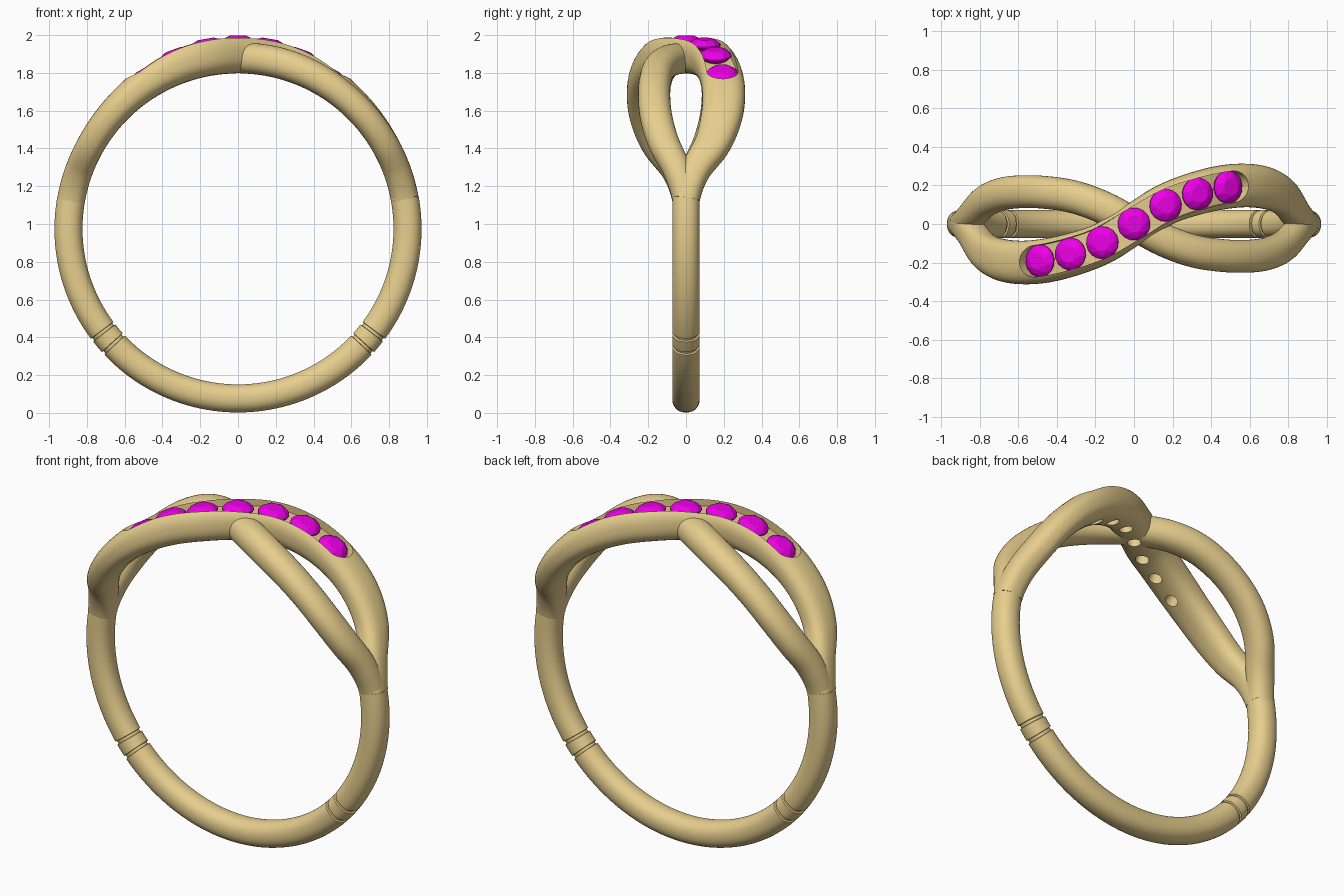
import bpy, bmesh, math
from mathutils import Vector, Matrix

if "Cube" in bpy.data.objects:
    bpy.data.objects.remove(bpy.data.objects["Cube"])

ZC = 0.974          # height of the ring centre
R_IN = 0.823        # finger radius

# Values every 10 degrees away from the top of the ring (0..80)
GEM_Y = [0, .1, .157, .19, .2, .185, .14, .05, 0]
GEM_W = [.105, .107, .111, .114, .113, .108, .095, .078, .073]
GEM_R = [1.04, 1.037, 1.026, 1.005, .988, .978, .972, .971, .971]
PLAIN_Y = [0, -.085, -.14, -.163, -.168, -.155, -.115, -.045, 0]
PLAIN_W = [.085, .085, .085, .085, .085, .085, .082, .075, .072]
PLAIN_R = [.985, .988, .986, .98, .975, .972, .971, .97, .97]


def curve(keys, deg, odd=False):
    """Smooth interpolation of the keys, mirrored about the top."""
    def key(i):
        v = keys[min(abs(i), len(keys) - 1)]
        return -v if odd and i < 0 else v
    s = deg / 10
    i = math.floor(s)
    t = s - i
    a, b, c, d = (key(i + k) for k in (-1, 0, 1, 2))
    return b + .5 * t * (c - a + t * (2*a - 5*b + 4*c - d + t * (3*(b - c) + d - a)))


def frame(deg, ykeys):
    """Sideways offset, outward, tangent and side directions at an angle."""
    f = math.radians(deg)
    up = Vector((math.sin(f), 0, math.cos(f)))
    y = curve(ykeys, deg, True)
    dy = (curve(ykeys, deg + .5, True) - curve(ykeys, deg - .5, True)) / math.radians(1)
    tan = Vector((math.cos(f) * .95, dy, -math.sin(f) * .95)).normalized()
    return y, up, tan, up.cross(tan).normalized()


def make_object(name, bm, color):
    bmesh.ops.recalc_face_normals(bm, faces=bm.faces)
    me = bpy.data.meshes.new(name)
    bm.to_mesh(me)
    bm.free()
    ob = bpy.data.objects.new(name, me)
    bpy.context.collection.objects.link(ob)
    if color:
        me.materials.append(color)
    return ob


def sweep(name, angles, ykeys, width, inner, outer, power, color=None, n=36):
    """Sweep a rounded section round the ring."""
    bm = bmesh.new()
    rings = []
    for deg in angles:
        y, up, tan, side = frame(deg, ykeys)
        r0, r1, w = inner(deg), outer(deg), width(deg)
        ring = []
        for k in range(n):
            a = 2 * math.pi * (k + .5) / n
            c, s = math.cos(a), math.sin(a)
            c = math.copysign(abs(c) ** (2 / power), c)
            s = math.copysign(abs(s) ** (2 / power), s)
            p = up * ((r0 + r1) / 2 + s * (r1 - r0) / 2) + side * (c * w)
            ring.append(bm.verts.new(p + Vector((0, y, ZC))))
        rings.append(ring)
    for a, b in zip(rings, rings[1:]):
        for k in range(n):
            bm.faces.new((a[k], a[(k + 1) % n], b[(k + 1) % n], b[k]))
    bm.faces.new(rings[0])
    bm.faces.new(rings[-1])
    return make_object(name, bm, color)


def smooth(ob):
    bpy.ops.object.select_all(action='DESELECT')
    ob.select_set(True)
    bpy.context.view_layer.objects.active = ob
    for m in list(ob.modifiers):
        bpy.ops.object.modifier_apply(modifier=m.name)
    bpy.ops.object.shade_smooth_by_angle(angle=math.radians(32))


gold = bpy.data.materials.new("gold")
gold.diffuse_color = (.80, .62, .27, 1)
gold.use_nodes = True
gold.node_tree.nodes["Principled BSDF"].inputs["Base Color"].default_value = gold.diffuse_color
magenta = bpy.data.materials.new("magenta_gem")
magenta.diffuse_color = (.85, .0, .8, 1)
magenta.use_nodes = True
magenta.node_tree.nodes["Principled BSDF"].inputs["Base Color"].default_value = magenta.diffuse_color

# Lower band with two grooves at each side
groove_centres = [c + d for c in (130, 230) for d in (-2.7, 2.7)]
band_angles = [80 + 2 * i for i in range(101)]
band_angles = [a for a in band_angles if all(abs(a - g) > 1 for g in groove_centres)]
for g in groove_centres:
    band_angles += [g - .65, g - .5, g + .5, g + .65]
band_angles.sort()
cut = lambda a: .009 if any(abs(a - g) < .6 for g in groove_centres) else 0
band = sweep("band", band_angles, [0] * 9, lambda a: .073 - cut(a),
             lambda a: R_IN + cut(a), lambda a: .972 - cut(a), 2.2, gold)

# Two crossing strands
strand_angles = [-80 + 1.6 * i for i in range(101)]
gem_strand = sweep("gem_strand", strand_angles, GEM_Y, lambda a: curve(GEM_W, a),
                   lambda a: R_IN, lambda a: curve(GEM_R, a), 2.5, gold)
plain_strand = sweep("plain_strand", strand_angles, PLAIN_Y, lambda a: curve(PLAIN_W, a),
                     lambda a: R_IN, lambda a: curve(PLAIN_R, a), 2.2, gold)

# Channel cutter with rounded ends
END, CAP, HALF = 36.8, 5.0, .083
channel_angles = [-END + CAP * (1 - math.cos(math.pi / 16 * i)) for i in range(8)]
channel_angles += [-END + CAP + i * 2 * (END - CAP) / 40 for i in range(41)]
channel_angles += [-a for a in channel_angles[7::-1]]


def channel_width(a):
    d = max(0, (abs(a) - END + CAP) / CAP)
    return HALF * max(.05, math.sqrt(max(0, 1 - d * d)))


channel = sweep("channel_cutter", channel_angles, GEM_Y, channel_width,
                lambda a: curve(GEM_R, a) - .07, lambda a: 1.15, 60, n=4)

# Gems and the holes beneath them
hole_bm = bmesh.new()
for i, deg in enumerate((-30.8, -19.8, -9.6, 0, 9.6, 19.8, 30.8)):
    y, up, tan, side = frame(deg, GEM_Y)
    basis = Matrix((tan, -side, up)).transposed().to_4x4()
    if basis.determinant() < 0:
        basis = Matrix((tan, side, up)).transposed().to_4x4()
    base = Vector((0, y, ZC))
    place = Matrix.Translation(base + up * (curve(GEM_R, deg) - .05)) @ basis
    bm = bmesh.new()
    for count, rad, h, turn in ((8, .045, .033, 0), (8, .068, .022, .5),
                                (16, .085, .004, 0), (16, .085, -.004, 0),
                                (8, .04, -.042, .5), (1, 0, -.078, 0)):
        for k in range(count):
            a = 2 * math.pi * (k + turn) / count
            bm.verts.new((rad * math.cos(a), rad * math.sin(a), h))
    bmesh.ops.convex_hull(bm, input=bm.verts)
    bm.transform(place)
    make_object(f"gem_{i + 1}", bm, magenta)
    bmesh.ops.create_cone(hole_bm, cap_ends=True, segments=24, radius1=.037, radius2=.037,
                          depth=.24, matrix=Matrix.Translation(base + up * .865) @ basis)
holes = make_object("hole_cutter", hole_bm, None)

# Cut the channel and holes, then shade
for strand in (gem_strand, plain_strand):
    for cutter in (channel, holes):
        m = strand.modifiers.new(cutter.name, 'BOOLEAN')
        m.object = cutter
        m.operation = 'DIFFERENCE'
        m.solver = 'EXACT'
for ob in (band, gem_strand, plain_strand):
    smooth(ob)
for cutter in (channel, holes):
    bpy.data.objects.remove(cutter)
